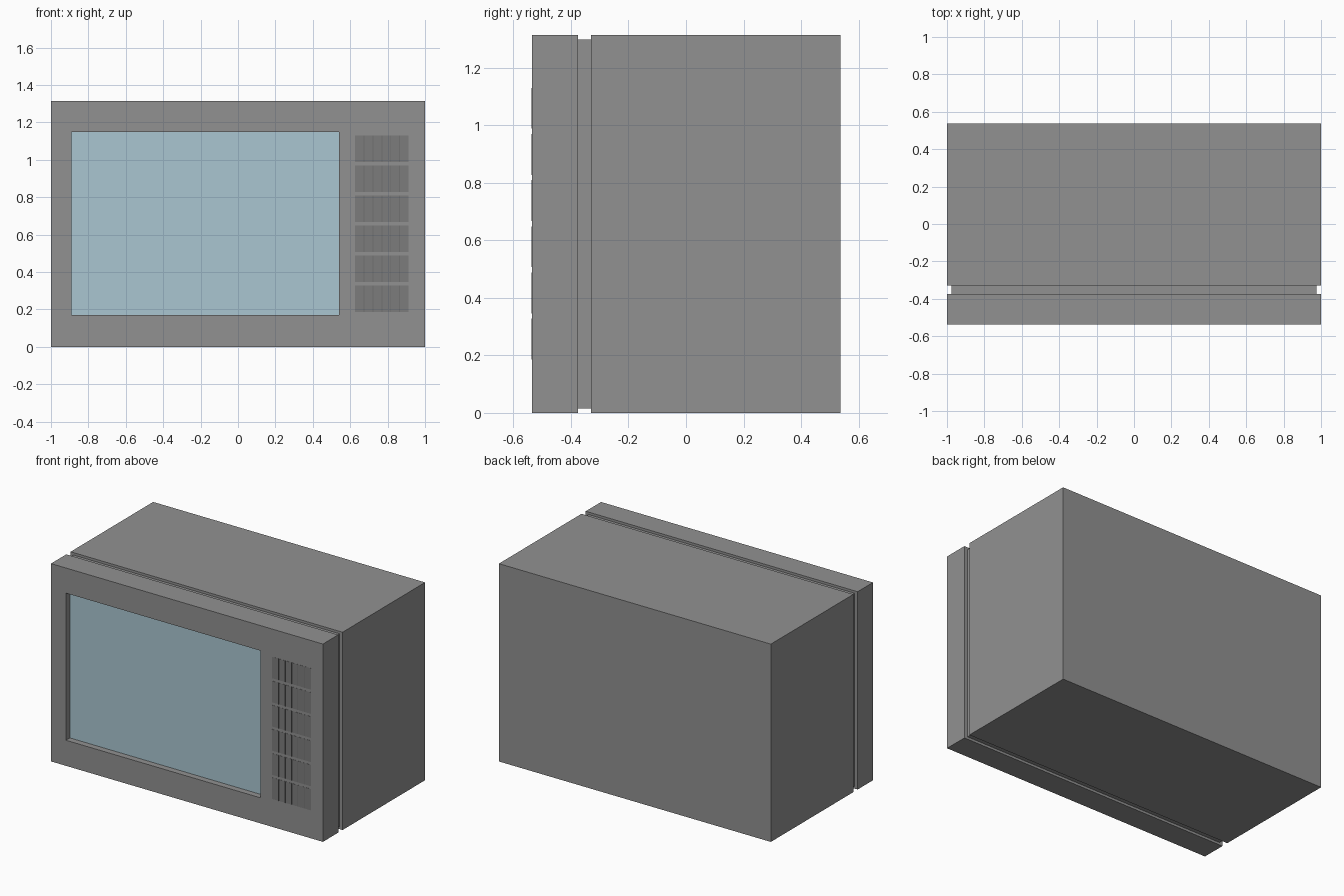
import bpy

if "Cube" in bpy.data.objects:
    bpy.data.objects.remove(bpy.data.objects["Cube"])

W, H = 2.0, 1.315
FRONT, BACK = -0.536, 0.537


def material(name, rgb):
    mat = bpy.data.materials.new(name)
    mat.diffuse_color = (*rgb, 1)
    mat.use_nodes = True
    mat.node_tree.nodes["Principled BSDF"].inputs["Base Color"].default_value = mat.diffuse_color
    return mat


def box(name, mat, x0, x1, y0, y1, z0, z1):
    bpy.ops.mesh.primitive_cube_add(
        size=1, location=((x0 + x1) / 2, (y0 + y1) / 2, (z0 + z1) / 2))
    ob = bpy.context.object
    ob.name = name
    ob.scale = (x1 - x0, y1 - y0, z1 - z0)
    bpy.ops.object.transform_apply(location=True, rotation=True, scale=True)
    if mat:
        ob.data.materials.append(mat)
    return ob


def array(ob, count, offset):
    mod = ob.modifiers.new("Repeat", 'ARRAY')
    mod.count = count
    mod.use_relative_offset = False
    mod.use_constant_offset = True
    mod.constant_offset_displace = offset


casing = material("casing_grey", (0.285, 0.285, 0.285))
grille_grey = material("grille_grey", (0.2, 0.2, 0.2))
seam_grey = material("seam_grey", (0.165, 0.165, 0.165))
screen = material("screen_blue", (0.40, 0.565, 0.638))

# Rear cabinet, and the narrower neck that forms the groove
box("cabinet", casing, -W / 2, W / 2, -0.33, BACK, 0, H)
box("groove_neck", casing, -0.977, 0.977, -0.38, -0.325, 0.016, H - 0.016)

# Front bezel with window opening
bezel = box("front_bezel", casing, -W / 2, W / 2, FRONT, -0.375, 0, H)
window = box("window_cutter", casing, -0.89, 0.54, FRONT - 0.1, -0.48, 0.17, 1.148)
cut = bezel.modifiers.new("Window", 'BOOLEAN')
cut.operation = 'DIFFERENCE'
cut.solver = 'EXACT'
cut.object = window
window.hide_render = True
window.hide_set(True)

# Screen glass, set back in the opening
box("screen_glass", screen, -0.89, 0.54, -0.495, -0.47, 0.17, 1.148)

# Control grille: six shallow dark plates divided by narrow vertical seams
plate = box("grille_plate", grille_grey, 0.626, 0.912,
            FRONT - 0.001, FRONT + 0.01, 0.186, 0.328)
array(plate, 6, (0, 0, 0.1605))
seam = box("grille_seam", seam_grey, 0.671, 0.676,
           FRONT - 0.002, FRONT + 0.01, 0.186, 0.328)
array(seam, 5, (0.0477, 0, 0))
array(seam, 6, (0, 0, 0.1605))
